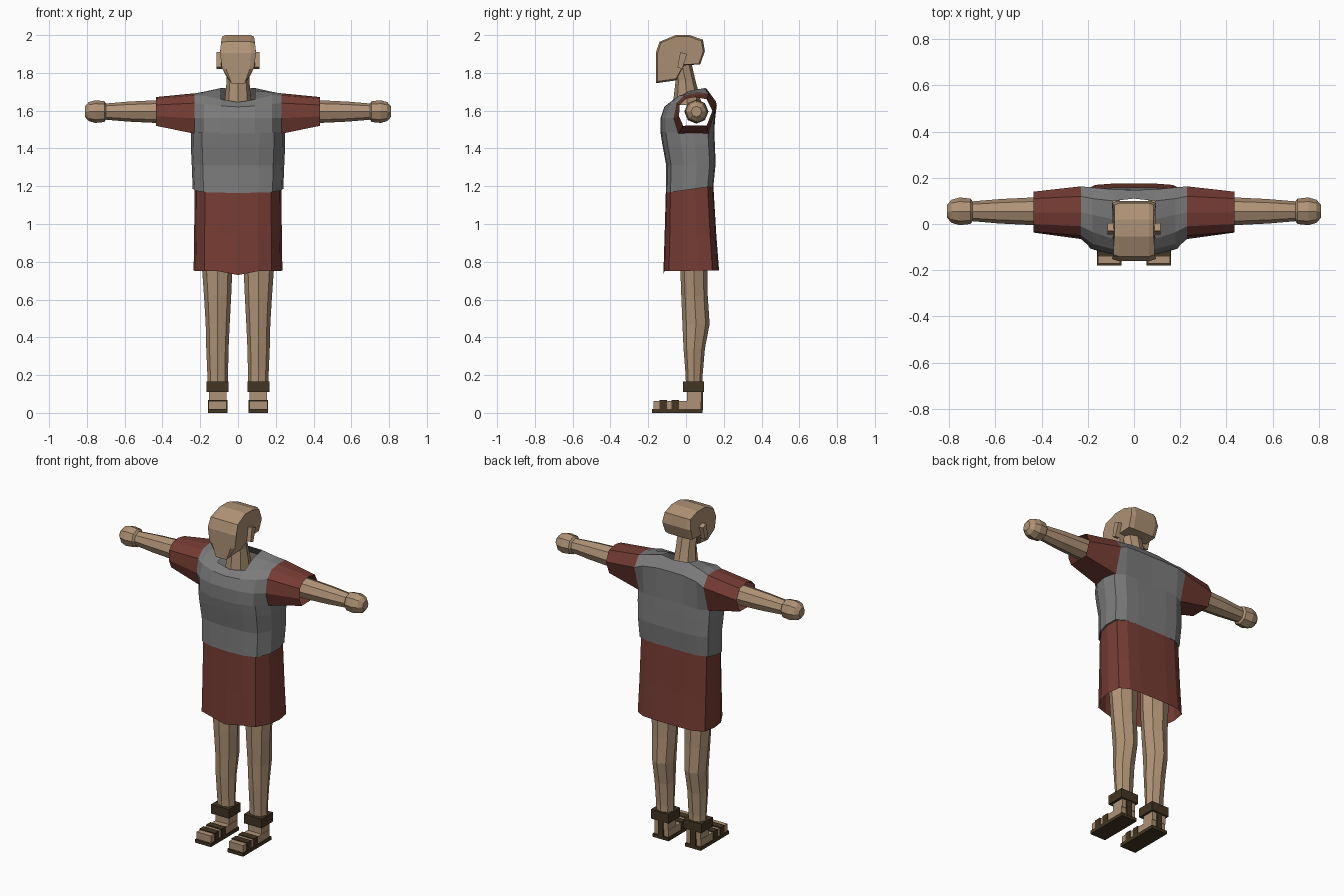
import bpy, bmesh
from math import sin, cos, pi
from mathutils import Vector

cube = bpy.data.objects.get("Cube")
if cube:
    bpy.data.objects.remove(cube)


def material(name, rgb):
    m = bpy.data.materials.new(name)
    m.use_nodes = True
    color = (*rgb, 1)
    m.diffuse_color = color
    bsdf = m.node_tree.nodes["Principled BSDF"]
    bsdf.inputs["Base Color"].default_value = color
    bsdf.inputs["Roughness"].default_value = 0.9
    return m


skin = material("skin", (.43, .29, .18))
grey = material("grey cloth", (.2, .2, .2))
red = material("dark red cloth", (.18, .045, .034))
leather = material("brown leather", (.055, .036, .016))


def finish(bm, name, mats, rule=None):
    """Turn a bmesh into a flat shaded object, colouring faces by a rule."""
    loose = [v for v in bm.verts if not v.link_faces]
    bmesh.ops.delete(bm, geom=loose, context='VERTS')
    bmesh.ops.recalc_face_normals(bm, faces=bm.faces)
    if rule:
        for f in bm.faces:
            f.material_index = rule(f.calc_center_median())
    mesh = bpy.data.meshes.new(name)
    bm.to_mesh(mesh)
    bm.free()
    for m in mats:
        mesh.materials.append(m)
    obj = bpy.data.objects.new(name, mesh)
    bpy.context.scene.collection.objects.link(obj)
    return obj


def loft(name, rings, mats, cap=True, rule=None, skip=None):
    """Skin a row of closed rings; skip(i, j) leaves a hole."""
    bm = bmesh.new()
    rows = [[bm.verts.new(p) for p in ring] for ring in rings]
    n = len(rows[0])
    for i in range(len(rows) - 1):
        a, b = rows[i], rows[i + 1]
        for j in range(n):
            if not (skip and skip(i, j)):
                k = (j + 1) % n
                bm.faces.new((a[j], a[k], b[k], b[j]))
    if cap:
        bm.faces.new(rows[0])
        bm.faces.new(rows[-1])
    return finish(bm, name, mats, rule)


def box(name, lo, hi, mat):
    bm = bmesh.new()
    bmesh.ops.create_cube(bm, size=1)
    lo, hi = Vector(lo), Vector(hi)
    for v in bm.verts:
        v.co = (lo + hi) / 2 + v.co * (hi - lo)
    return finish(bm, name, [mat])


def oval(u0, u1, v0, v1, n=8):
    """Points of an n-sided oval filling the given bounds."""
    angles = [2 * pi * k / n for k in range(n)]
    return [((u0 + u1) / 2 + (u1 - u0) / 2 * cos(a),
             (v0 + v1) / 2 + (v1 - v0) / 2 * sin(a)) for a in angles]


# Tunic body and skirt: one half outline, stretched at each level
outline = [(0, 0), (.45, .02), (.76, .1), (.95, .36), (1, .62),
           (.95, .88), (.72, .98), (.4, 1), (0, 1)]
outline += [(-x, t) for x, t in outline[-2:0:-1]]


def tunic_ring(z_front, z_back, half, front, back):
    return [(x * half, front + (back - front) * t, z_front + (z_back - z_front) * t)
            for x, t in outline]


rings = [tunic_ring(.75, .755, .235, -.12, .175),
         tunic_ring(.95, .95, .232, -.113, .16),
         tunic_ring(1.165, 1.2, .23, -.107, .145),
         tunic_ring(1.165, 1.2, .24, -.107, .145),
         tunic_ring(1.31, 1.32, .245, -.105, .157),
         tunic_ring(1.42, 1.42, .25, -.125, .153),
         tunic_ring(1.485, 1.485, .25, -.135, .15)]
x, y, z = rings[0][0]
rings[0][0] = (x, y, z - .02)
loft("tunic_body", rings, [red, grey], cap=False,
     rule=lambda c: int(c.z > 1.175))

# Tunic chest and sleeves: side-on sections from the middle out to the cuff
sections = [
    (0, [(-.135, 1.48), (-.135, 1.56), (-.115, 1.62), (-.075, 1.645),
         (0, 1.7), (.11, 1.715), (.147, 1.66), (.15, 1.48)]),
    (.09, [(-.132, 1.48), (-.132, 1.56), (-.11, 1.625), (-.065, 1.66),
           (.02, 1.705), (.1, 1.72), (.15, 1.66), (.15, 1.48)]),
    (.18, [(-.108, 1.48), (-.108, 1.56), (-.085, 1.635), (-.035, 1.68),
           (.04, 1.698), (.11, 1.7), (.158, 1.65), (.145, 1.48)]),
    (.23, [(-.04, 1.478), (-.065, 1.56), (-.05, 1.64), (-.01, 1.68),
           (.05, 1.692), (.12, 1.69), (.163, 1.63), (.12, 1.478)]),
    (.435, [(-.015, 1.52), (-.037, 1.57), (-.033, 1.63), (0, 1.663),
            (.05, 1.672), (.11, 1.66), (.14, 1.6), (.11, 1.522)])]
columns = [(-x, s) for x, s in sections[:0:-1]] + sections
middle = len(sections) - 1


def chest_hole(i, j):
    sleeve = i in (0, len(columns) - 2)
    neck = i in (middle - 1, middle) and j in (3, 4)
    return neck or (j == 7 and not sleeve)


loft("tunic_chest_and_sleeves", [[(x, y, z) for y, z in s] for x, s in columns],
     [grey, red], cap=False, rule=lambda c: int(abs(c.x) > .24), skip=chest_hole)

# Neck leaning forward
neck = [(1.63, .072, -.07, .085), (1.76, .06, -.055, .05), (1.87, .06, -.08, .025)]
loft("neck", [[(x, y, z) for x, y in oval(-w, w, f, b)] for z, w, f, b in neck], [skin])

# Head: side profile with inner and outer half widths
profile = [(-.16, 1.745, .035, .042), (-.16, 1.82, .062, .085), (-.16, 1.905, .07, .095),
           (-.14, 1.965, .065, .09), (-.055, 2, .065, .085), (.02, 2, .065, .085),
           (.09, 1.975, .065, .085), (.1, 1.915, .07, .095), (.075, 1.845, .065, .092),
           (-.01, 1.84, .06, .092), (-.055, 1.76, .038, .055)]


def head_ring(side, outer):
    shrink = .93 if outer else 1
    return [(side * (o if outer else i), -.03 + (y + .03) * shrink,
             1.89 + (z - 1.89) * shrink) for y, z, i, o in profile]


loft("head", [head_ring(-1, True), head_ring(-1, False),
              head_ring(1, False), head_ring(1, True)], [skin])

arm = [(.3, .064), (.435, .06), (.58, .053), (.71, .042)]
hand = [(.695, .038), (.708, .055), (.755, .06), (.79, .05), (.81, .028)]
leg = [(.95, .03, .2, -.035, .115), (.76, .03, .19, -.03, .113),
       (.62, .036, .18, -.025, .115), (.47, .044, .171, -.019, .125),
       (.34, .05, .168, -.013, .1), (.2, .053, .162, -.002, .088),
       (.12, .054, .16, 0, .088)]

for side, label in ((1, "left"), (-1, "right")):

    def side_box(name, x0, x1, y0, y1, z0, z1, mat):
        a, b = sorted((side * x0, side * x1))
        return box(label + "_" + name, (a, y0, z0), (b, y1, z1), mat)

    # Arm and rounded fist
    for name, path in (("arm", arm), ("hand", hand)):
        loft(label + "_" + name,
             [[(side * x, y, z) for y, z in oval(.055 - r, .055 + r, 1.595 - r, 1.595 + r)]
              for x, r in path], [skin])

    # Ear, leaning slightly backwards towards the top
    loft(label + "_ear",
         [[(side * x, y, z) for y, z in ((-.045, 1.83), (-.02, 1.82), (.005, 1.9), (-.03, 1.91))]
          for x in (.085, .115)], [skin])

    # Leg
    loft(label + "_leg", [[(side * x, y, z) for x, y in oval(a, b, f, k)]
                          for z, a, b, f, k in leg], [skin])

    # Foot and sandal
    side_box("foot", .06, .155, -.172, .08, .02, .063, skin)
    side_box("ankle", .062, .153, .005, .083, .06, .13, skin)
    side_box("sandal_sole", .055, .16, -.18, .088, 0, .02, leather)
    side_box("ankle_band", .05, .168, -.016, .094, .11, .165, leather)
    side_box("heel_strap", .09, .125, .078, .09, .015, .12, leather)
    for k, y in enumerate((-.14, -.076)):
        side_box("foot_strap_%d" % (k + 1), .056, .159, y, y + .04, .015, .068, leather)
